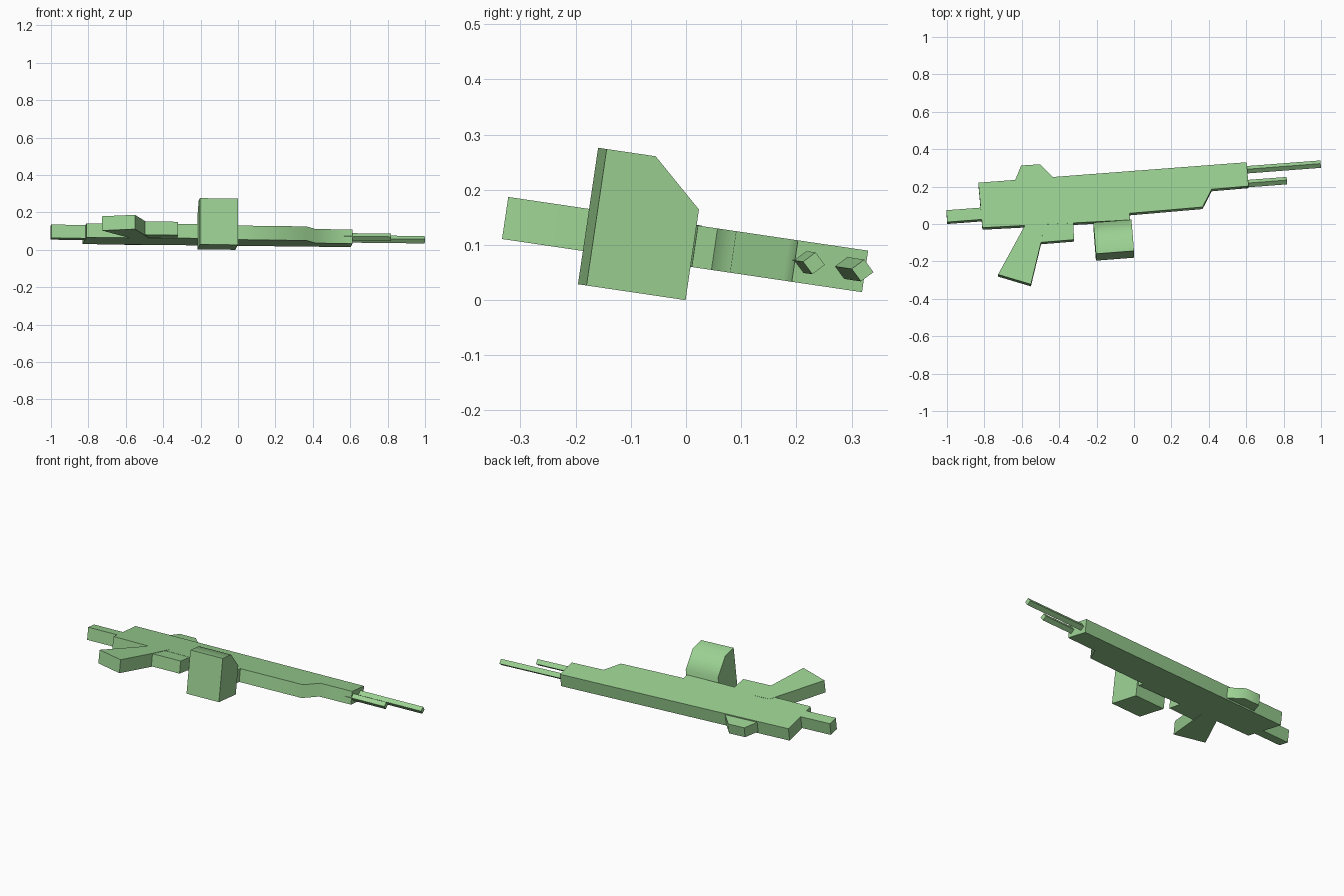
import bpy, bmesh, math
from mathutils import Matrix, Vector

cube = bpy.data.objects.get("Cube")
if cube:
    bpy.data.objects.remove(cube, do_unlink=True)

# One soft green for everything
green = bpy.data.materials.new("soft_green")
green.use_nodes = True
colour = (0.33, 0.64, 0.29, 1)
green.diffuse_color = colour
bsdf = green.node_tree.nodes["Principled BSDF"]
bsdf.inputs["Base Color"].default_value = colour
bsdf.inputs["Roughness"].default_value = 0.8

# The prop lies on its side, tipped onto its magazine
POSE = (Matrix.Translation((0, 0, 0.101))
        @ Matrix.Rotation(math.radians(-8.4), 4, 'X')
        @ Matrix.Rotation(math.radians(4.4), 4, 'Z'))


def prism(name, outline, start, end, along='thickness', end_scale=1.0):
    """Extrude a 2D outline through the thickness or along the length."""
    def place(p, d):
        return Vector((p[0], p[1], d)) if along == 'thickness' else Vector((d, p[0], p[1]))

    bm = bmesh.new()
    near = [bm.verts.new(place(p, start)) for p in outline]
    far = [bm.verts.new(place(p, end)) for p in outline]
    bm.faces.new(near)
    bm.faces.new(far)
    n = len(outline)
    for i in range(n):
        j = (i + 1) % n
        bm.faces.new((near[i], near[j], far[j], far[i]))
    bmesh.ops.recalc_face_normals(bm, faces=bm.faces)
    bm.transform(POSE)
    mesh = bpy.data.meshes.new(name)
    bm.to_mesh(mesh)
    bm.free()
    mesh.materials.append(green)
    obj = bpy.data.objects.new(name, mesh)
    bpy.context.collection.objects.link(obj)
    bpy.ops.object.select_all(action='DESELECT')
    obj.select_set(True)
    bpy.context.view_layer.objects.active = obj
    bpy.ops.object.shade_smooth_by_angle(angle=math.radians(60))
    return obj


# Receiver and stepped handguard in one long slab
prism("body", [(-0.813, 0.281), (0.626, 0.281), (0.626, 0.152), (0.428, 0.150),
               (0.372, 0.058), (-0.02, 0.054), (-0.02, 0.018), (-0.81, 0.037)],
      -0.039, 0.037)

# Short stock at the rear
prism("stock", [(-0.995, 0.082), (-0.995, 0.146), (-0.78, 0.146), (-0.78, 0.082)],
      -0.037, 0.035)

# Raised sight block
prism("rear_sight", [(-0.625, 0.26), (-0.616, 0.28), (-0.578, 0.357),
                     (-0.477, 0.356), (-0.413, 0.28), (-0.40, 0.26)],
      -0.030, 0.030)

# Raked grip with the trigger block in front of it
prism("grip", [(-0.565, 0.06), (-0.59, 0.02), (-0.746, -0.222), (-0.575, -0.288),
               (-0.504, -0.067), (-0.47, 0.06)], -0.039, 0.038)
prism("trigger_block", [(-0.53, 0.05), (-0.52, -0.066), (-0.327, -0.065),
                        (-0.322, 0.05)], -0.036, 0.036)

# Bulky magazine with one chamfered shoulder
prism("magazine", [(-0.167, -0.1), (0.015, -0.1), (0.015, 0.066),
                   (-0.077, 0.15), (-0.167, 0.15)],
      -0.217, -0.013, along='length')

# Two square rods set on their corners
for name, height, tip in (("upper_barrel", 0.246, 1.02), ("lower_barrel", 0.171, 0.833)):
    r = 0.020
    prism(name, [(height + r, 0), (height, r), (height - r, 0), (height, -r)],
          0.58, tip, along='length')
